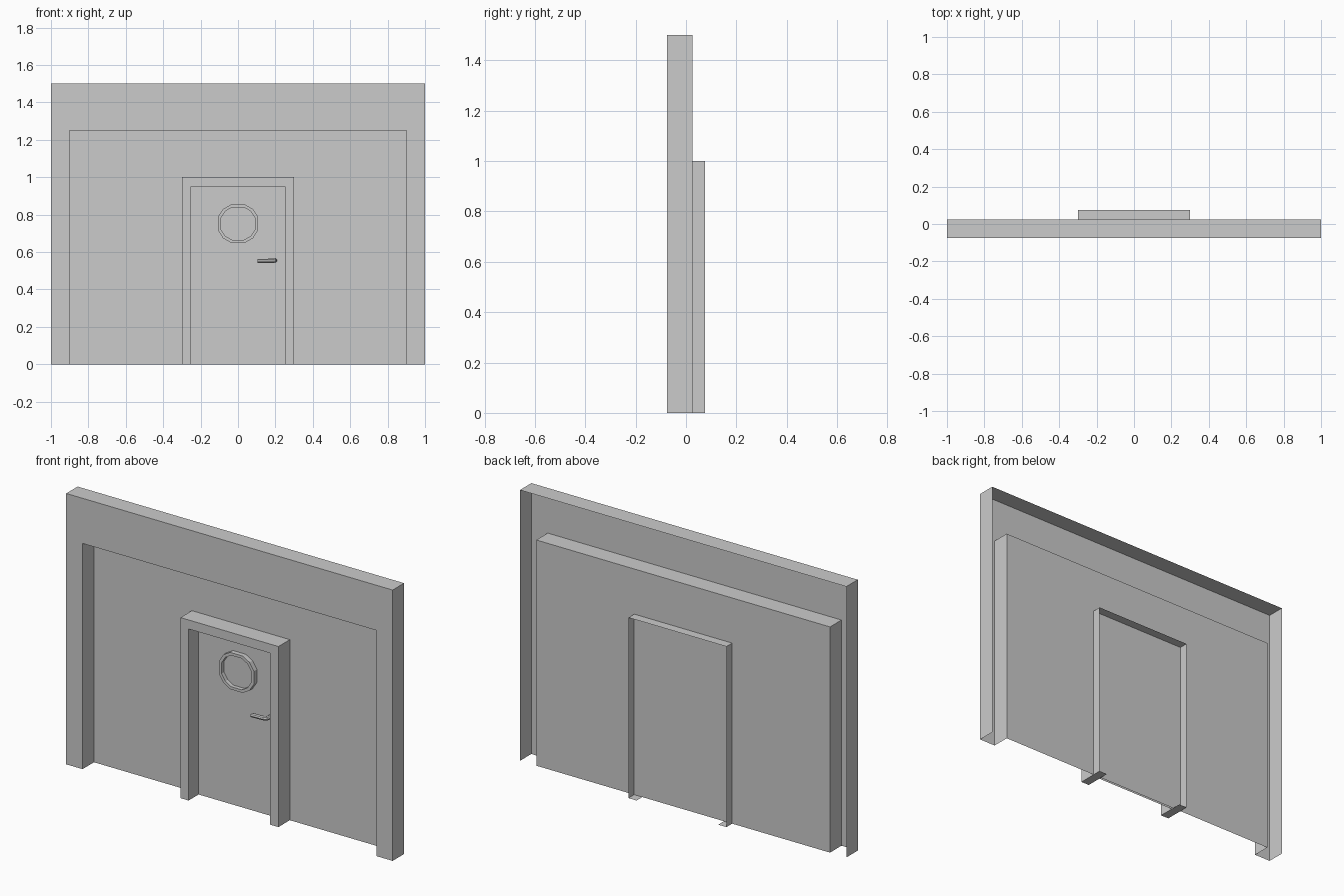
import bpy, bmesh

if "Cube" in bpy.data.objects:
    bpy.data.objects.remove(bpy.data.objects["Cube"])

DOOR_Y = 0.0125


def shell(name, loops, closed=False, extra=()):
    """Bridge successive point loops into one open sheet and cap the last loop."""
    bm = bmesh.new()
    rings = [[bm.verts.new(p) for p in loop] for loop in loops]
    for a, b in zip(rings, rings[1:]):
        n = len(a)
        for i in range(n if closed else n - 1):
            j = (i + 1) % n
            bm.faces.new((a[i], b[i], b[j], a[j]))
    bm.faces.new(rings[-1][::-1])
    for quad in extra:
        bm.faces.new([bm.verts.new(p) for p in quad])
    bmesh.ops.remove_doubles(bm, verts=bm.verts, dist=1e-5)
    mesh = bpy.data.meshes.new(name)
    bm.to_mesh(mesh)
    bm.free()
    obj = bpy.data.objects.new(name, mesh)
    bpy.context.collection.objects.link(obj)
    return obj


def arch(w, h, y):
    """Upside-down U outline standing on the floor."""
    return [(-w, y, 0), (-w, y, h), (w, y, h), (w, y, 0)]


def porthole(s, y):
    """Twelve-sided rounded outline around the window centre."""
    quarter = [(0.107, 0.036), (0.08, 0.078), (0.038, 0.102)]
    pts = quarter + [(-x, z) for x, z in quarter[::-1]]
    pts += [(-x, -z) for x, z in pts]
    return [(x * s, y, 0.752 + z * s) for x, z in pts[::-1]]


# Wall with a wide recess, open at the back and underneath
shell("wall", [arch(1, 1.5, 0.025), arch(1, 1.5, -0.075),
               arch(0.9, 1.25, -0.075), arch(0.9, 1.25, 0.025)])

# Door frame and door panel, with soles under the two jambs
soles = []
for x in (-0.3, 0.25):
    soles.append([(x, -0.075, 0), (x, 0.075, 0),
                  (x + 0.05, 0.075, 0), (x + 0.05, -0.075, 0)])
shell("door_frame", [arch(0.3, 1, 0.075), arch(0.3, 1, -0.075),
                     arch(0.25, 0.95, -0.075), arch(0.25, 0.95, DOOR_Y)],
      extra=soles)

# Round window: raised rim and glass
shell("door_window", [porthole(1, DOOR_Y), porthole(1, -0.014),
                      porthole(0.85, -0.014), porthole(0.85, 0.008)], closed=True)

# Lever handle: a bent bar swept from the door towards the middle
curve = bpy.data.curves.new("door_handle_path", "CURVE")
curve.dimensions = "3D"
curve.bevel_depth = 0.0115
curve.bevel_resolution = 2
curve.use_fill_caps = True
path = [(0.198, DOOR_Y, 0.555), (0.198, -0.012, 0.555), (0.193, -0.023, 0.554),
        (0.178, -0.029, 0.553), (0.105, -0.031, 0.552)]
spline = curve.splines.new("POLY")
spline.points.add(len(path) - 1)
for point, co in zip(spline.points, path):
    point.co = (*co, 1)
handle = bpy.data.objects.new("door_handle", curve)
bpy.context.collection.objects.link(handle)
bpy.context.view_layer.objects.active = handle
handle.select_set(True)
bpy.ops.object.convert(target="MESH")
bpy.ops.object.shade_smooth_by_angle()
